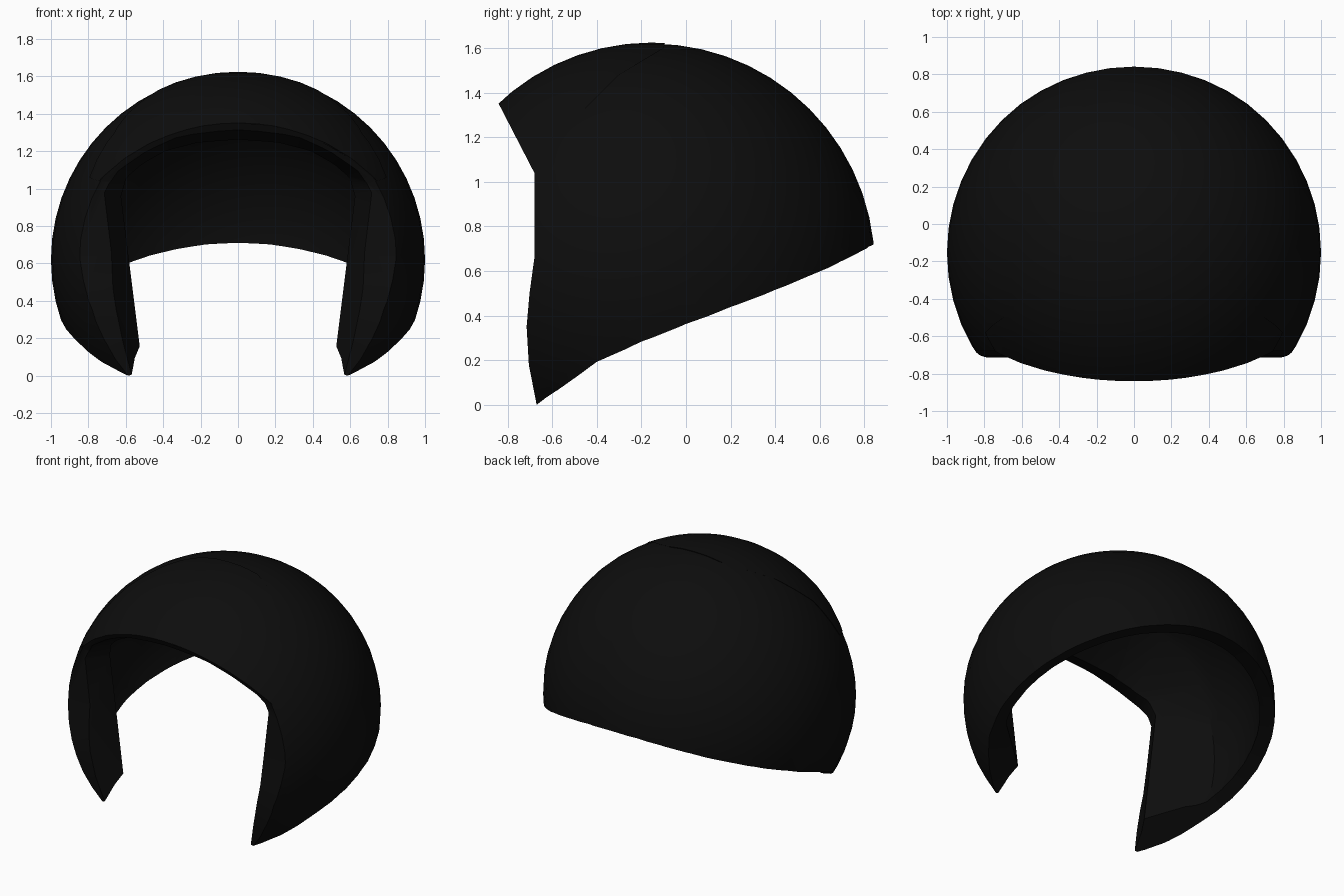
import bpy, bmesh, math
from mathutils import Matrix, Vector

if "Cube" in bpy.data.objects:
    bpy.data.objects.remove(bpy.data.objects["Cube"])

MID = Vector((0, -0.153, 0.62))


def from_bmesh(name, bm):
    bmesh.ops.recalc_face_normals(bm, faces=bm.faces)
    mesh = bpy.data.meshes.new(name)
    bm.to_mesh(mesh)
    bm.free()
    ob = bpy.data.objects.new(name, mesh)
    bpy.context.collection.objects.link(ob)
    return ob


def ball(name, radius):
    bm = bmesh.new()
    bmesh.ops.create_uvsphere(bm, u_segments=48, v_segments=28, radius=radius,
                              matrix=Matrix.Translation(MID))
    return from_bmesh(name, bm)


def side_prism(name, profile, half_width=1.2):
    # closed (y, z) profile extruded along x
    bm = bmesh.new()
    face = bm.faces.new([bm.verts.new((-half_width, y, z)) for y, z in profile])
    res = bmesh.ops.extrude_face_region(bm, geom=[face])
    verts = [v for v in res["geom"] if isinstance(v, bmesh.types.BMVert)]
    bmesh.ops.translate(bm, verts=verts, vec=(2 * half_width, 0, 0))
    return from_bmesh(name, bm)


def hull(name, points):
    bm = bmesh.new()
    verts = [bm.verts.new(p) for p in points]
    res = bmesh.ops.convex_hull(bm, input=verts)
    bmesh.ops.delete(bm, geom=[v for v in bm.verts if not v.link_faces], context='VERTS')
    return from_bmesh(name, bm)


def mirrored(points):
    return [Vector((s * x, y, z)) for x, y, z in points for s in (1, -1)]


def boolean(ob, tool, operation):
    mod = ob.modifiers.new("cut", 'BOOLEAN')
    mod.operation = operation
    mod.solver = 'EXACT'
    mod.object = tool
    bpy.context.view_layer.objects.active = ob
    bpy.ops.object.modifier_apply(modifier=mod.name)
    bpy.data.objects.remove(tool)


# Face opening: outer edge loop and the narrower inner lip behind it (right half)
edge = mirrored([(0.01, -0.825, 1.315), (0.25, -0.81, 1.29), (0.45, -0.775, 1.22), (0.6, -0.725, 1.125),
                 (0.695, -0.69, 1.03), (0.69, -0.69, 0.95), (0.52, -0.69, -0.3)])
lip = mirrored([(0.01, -0.69, 1.262), (0.22, -0.68, 1.245), (0.4, -0.65, 1.195), (0.52, -0.61, 1.125),
                (0.6, -0.56, 1.05), (0.615, -0.53, 0.95), (0.458, -0.53, -0.3)])
opening = hull("opening", [l + (e - l) * k for e, l in zip(edge, lip) for k in (2.5, -0.5)])

# Hollow interior: round at the back, drawn in to the lip at the front
guide = ball("guide", 0.905)
inside = [v.co.copy() for v in guide.data.vertices if v.co.y > -0.28]
bpy.data.objects.remove(guide)
hollow = hull("hollow", inside + lip)

# Shell with a slightly raised peak over the forehead
shell = ball("helmet_shell", 1.0)
peak = ball("peak", 1.005)
boolean(peak, side_prism("peak_area", [(-1.05, 1.757), (-0.68, 1.04), (-0.58, 1.06), (-0.48, 1.3),
                                       (-0.3, 1.48), (-0.1, 1.6), (-0.05, 1.8)]), 'INTERSECT')
boolean(shell, peak, 'UNION')
boolean(shell, hollow, 'DIFFERENCE')
boolean(shell, opening, 'DIFFERENCE')

# Lower rim, cut square to the shell: cone of rays from the centre through the rim curve
rim = [(-0.72, -0.03), (-0.67, 0.0), (-0.63, 0.03), (-0.53, 0.098), (-0.4, 0.193), (-0.2, 0.283), (0, 0.362),
       (0.2, 0.438), (0.4, 0.515), (0.55, 0.577), (0.7, 0.645), (0.78, 0.685), (0.825, 0.711), (0.839, 0.72)]
right = []
for y, z in rim:
    d = Vector((0, y, z)) - MID
    d.x = math.sqrt(max(0.0, 1 - d.y ** 2 - d.z ** 2))
    right.append(MID + d.normalized() * 1.4)
right[-1].x = 0
left = [Vector((-p.x, p.y, p.z)) for p in reversed(right[:-1])]
bm = bmesh.new()
apex, base = bm.verts.new(MID), bm.verts.new((0, -0.1, -3))
loop = [bm.verts.new(p) for p in right + left]
for i, v in enumerate(loop):
    w = loop[(i + 1) % len(loop)]
    bm.faces.new((apex, v, w))
    bm.faces.new((base, w, v))
boolean(shell, from_bmesh("rim_cutter", bm), 'DIFFERENCE')

# Side outline: peak edge, face edge and jaw tip
outline = [(-1.05, 1.757), (-0.68, 1.04), (-0.68, 0.66), (-0.702, 0.5), (-0.715, 0.35), (-0.705, 0.18),
           (-0.67, 0.0), (-0.53, 0.06), (-0.4, 0.09), (0, 0.25), (0.6, 0.4), (1.1, 0.5), (1.1, 1.8)]
boolean(shell, side_prism("outline", outline), 'INTERSECT')

# Black finish
black = bpy.data.materials.new("black")
black.diffuse_color = (0.004, 0.004, 0.004, 1)
black.use_nodes = True
black.node_tree.nodes["Principled BSDF"].inputs["Base Color"].default_value = black.diffuse_color
shell.data.materials.clear()
shell.data.materials.append(black)
for p in shell.data.polygons:
    p.material_index = 0
bpy.ops.object.select_all(action='DESELECT')
shell.select_set(True)
bpy.context.view_layer.objects.active = shell
bpy.ops.object.shade_smooth_by_angle(angle=math.radians(30))
